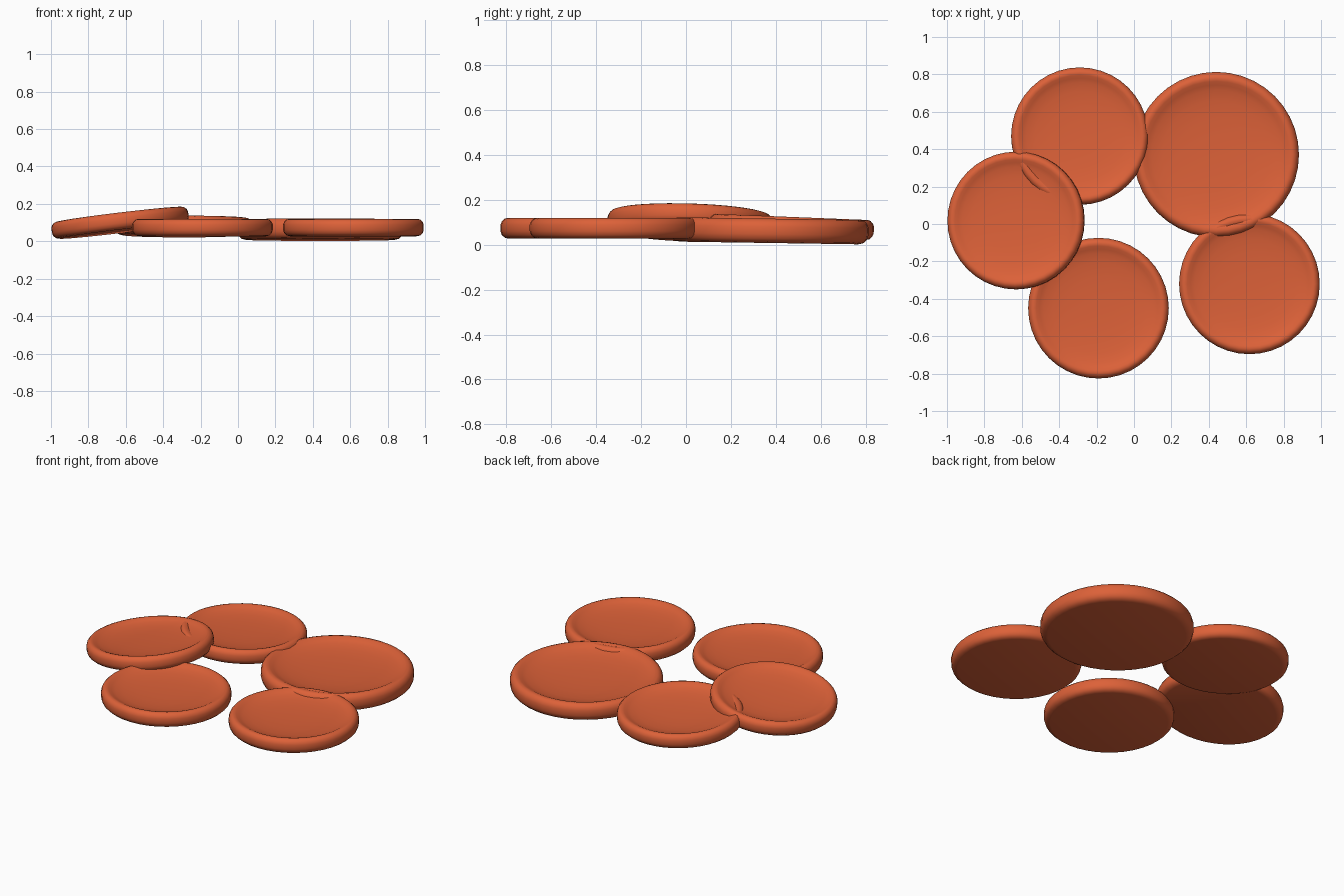
import bpy, bmesh, math
from mathutils import Vector

if "Cube" in bpy.data.objects:
    bpy.data.objects.remove(bpy.data.objects["Cube"])

mat = bpy.data.materials.new("slice_red")
mat.diffuse_color = (0.72, 0.12, 0.04, 1)
mat.use_nodes = True
mat.node_tree.nodes["Principled BSDF"].inputs["Base Color"].default_value = mat.diffuse_color

# Cross-section of a cupped slice (radius 1), from bottom centre to top centre
PROFILE = [(0, 0), (0.9, 0), (0.95, 0.012), (0.985, 0.045), (1, 0.09), (1, 0.165),
           (0.985, 0.205), (0.955, 0.235), (0.92, 0.245), (0.885, 0.237),
           (0.84, 0.215), (0.78, 0.195), (0.65, 0.172), (0.45, 0.155),
           (0.22, 0.147), (0, 0.145)]


def slice_disc(name, centre, radius, slope=(0, 0)):
    """Spin the profile into a disc, tilted by its slope along x and y."""
    bm = bmesh.new()
    verts = [bm.verts.new((r, 0, z)) for r, z in PROFILE]
    edges = [bm.edges.new(p) for p in zip(verts, verts[1:])]
    bmesh.ops.spin(bm, geom=verts + edges, cent=(0, 0, 0), axis=(0, 0, 1),
                   angle=math.tau, steps=40, use_merge=True)
    bmesh.ops.remove_doubles(bm, verts=bm.verts, dist=1e-4)
    bmesh.ops.recalc_face_normals(bm, faces=bm.faces)
    for f in bm.faces:
        f.smooth = True
    mesh = bpy.data.meshes.new(name)
    bm.to_mesh(mesh)
    bm.free()
    mesh.materials.append(mat)
    ob = bpy.data.objects.new(name, mesh)
    bpy.context.collection.objects.link(ob)
    normal = Vector((-slope[0], -slope[1], 1))
    ob.rotation_mode = 'QUATERNION'
    ob.rotation_quaternion = Vector((0, 0, 1)).rotation_difference(normal)
    ob.location = centre
    ob.scale = (radius, radius, radius)
    return ob


# Ring of overlapping slices
slice_disc("large_slice", (0.44, 0.37, 0.008), 0.442, (0, -0.015))
slice_disc("back_slice", (-0.29, 0.468, 0.034), 0.367, (0, -0.04))
slice_disc("raised_left_slice", (-0.625, 0.017, 0.054), 0.368, (0.12, -0.03))
slice_disc("front_slice", (-0.19, -0.45, 0.027), 0.376)
slice_disc("right_slice", (0.617, -0.32, 0.027), 0.376)
